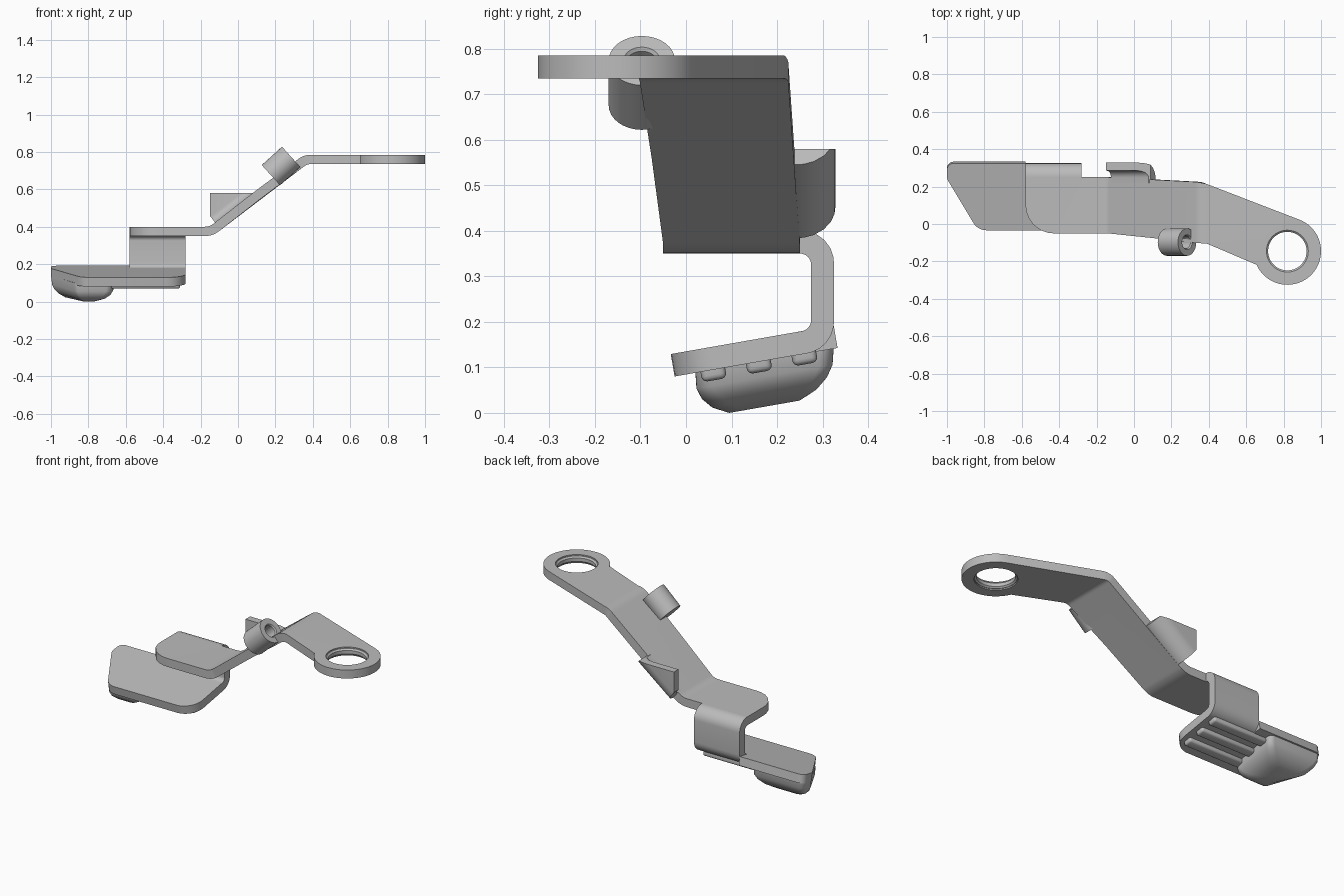
import bpy, bmesh, math
from mathutils import Vector, Matrix

if "Cube" in bpy.data.objects:
    bpy.data.objects.remove(bpy.data.objects["Cube"], do_unlink=True)

grey = bpy.data.materials.new("bare_grey")
grey.use_nodes = True
GREY = (0.5, 0.5, 0.5, 1)
grey.diffuse_color = GREY
grey.node_tree.nodes["Principled BSDF"].inputs["Base Color"].default_value = GREY

T = 0.05                                  # sheet thickness
SLOPE = math.atan(0.78)                   # pitch of the arm's middle run
X0, R0 = -0.18, 0.13                      # lower bend: start and underside radius
X1, R1 = 0.386, 0.05                      # upper bend: end and underside radius
TILT = 0.175                              # rise of the pedal plate towards the back


def finish(name, bm, angle=35):
    bmesh.ops.recalc_face_normals(bm, faces=bm.faces)
    me = bpy.data.meshes.new(name)
    bm.to_mesh(me)
    bm.free()
    ob = bpy.data.objects.new(name, me)
    bpy.context.collection.objects.link(ob)
    me.materials.append(grey)
    bpy.ops.object.select_all(action='DESELECT')
    ob.select_set(True)
    bpy.context.view_layer.objects.active = ob
    bpy.ops.object.shade_smooth_by_angle(angle=math.radians(angle))
    return ob


def rounded(corners, n=6):
    """Outline from (x, y, radius) corners, with filleted corners."""
    out = []
    for i, (x, y, r) in enumerate(corners):
        p = Vector((x, y))
        if r == 0:
            out.append(p)
            continue
        a = (Vector(corners[i - 1][:2]) - p).normalized()
        b = (Vector(corners[(i + 1) % len(corners)][:2]) - p).normalized()
        half = a.angle(b) / 2
        c = p + (a + b).normalized() * (r / math.sin(half))
        start = p + a * (r / math.tan(half)) - c
        end = p + b * (r / math.tan(half)) - c
        for k in range(n + 1):
            out.append(c + start.lerp(end, k / n).normalized() * r)
    return out


def arc(cx, cy, r, a0, a1, n):
    return [Vector((cx + r * math.cos(a), cy + r * math.sin(a)))
            for a in (math.radians(a0 + (a1 - a0) * k / n) for k in range(n + 1))]


def sheet(name, outline, warp, holes=(), stations=()):
    """Flat plate cut from an outline, split at the stations, then bent by warp."""
    bm = bmesh.new()
    edges = []
    for loop in [outline, *holes]:
        vs = [bm.verts.new((p.x, p.y, 0)) for p in loop]
        edges += [bm.edges.new((vs[i - 1], vs[i])) for i in range(len(vs))]
    bmesh.ops.triangle_fill(bm, use_beauty=True, use_dissolve=False, edges=edges)
    for x in stations:
        bmesh.ops.bisect_plane(bm, geom=bm.verts[:] + bm.edges[:] + bm.faces[:],
                               plane_co=(x, 0, 0), plane_no=(1, 0, 0), dist=1e-5)
    ext = bmesh.ops.extrude_face_region(bm, geom=bm.faces[:])
    for v in ext["geom"]:
        if isinstance(v, bmesh.types.BMVert):
            v.co.z = T
    for v in bm.verts:
        v.co = warp(v.co.copy())
    return finish(name, bm)


def loft(bm, rings):
    """Closed solid through rings of equal point count."""
    loops = [[bm.verts.new(p) for p in ring] for ring in rings]
    for a, b in zip(loops, loops[1:]):
        for i in range(len(a)):
            bm.faces.new((a[i - 1], a[i], b[i], b[i - 1]))
    bm.faces.new(loops[0])
    bm.faces.new(loops[-1])


def bend_arm(p):
    """Carry the flat arm over its two bends."""
    rise0 = R0 * (1 - math.cos(SLOPE))
    xa, xb = X0 + R0 * math.sin(SLOPE), X1 - R1 * math.sin(SLOPE)
    if p.x <= X0:
        z, th = 0.35, 0
    elif p.x <= xa:
        th = math.asin((p.x - X0) / R0)
        z = 0.35 + R0 * (1 - math.cos(th))
    elif p.x <= xb:
        z, th = 0.35 + rise0 + (p.x - xa) * math.tan(SLOPE), SLOPE
    else:
        th = math.asin(max(0, X1 - p.x) / R1)
        z = 0.735 - R1 * (1 - math.cos(th))
    return Vector((p.x - p.z * math.sin(th), p.y, z + p.z * math.cos(th)))


def under(y):
    return 0.0844 + TILT * y              # underside of the pedal plate


# arm with eye end
eye = (0.82, -0.145)
outline = rounded([(-0.58, 0.25, 0), (-0.58, -0.05, 0.15), (-0.11, -0.05, 0),
                   (0.13, -0.075, 0), (0.39, -0.105, 0)])
outline += arc(*eye, 0.18, -156, 70, 40)
outline += [Vector(p) for p in ((0.36, 0.225), (-0.11, 0.25), (-0.28, 0.25))]
steps = [math.sin(SLOPE * k / 5) for k in range(6)]
sheet("arm", outline, bend_arm, [arc(*eye, 0.115, 0, 352.5, 47)],
      [X0 + R0 * s for s in steps] + [X1 - R1 * s for s in steps])

# lip inside the eye
bm = bmesh.new()
prof = [(0.117, 0.742), (0.112, 0.742), (0.103, 0.75), (0.103, 0.77), (0.112, 0.778), (0.117, 0.778)]
rows = [[bm.verts.new((eye[0] + r * math.cos(a), eye[1] + r * math.sin(a), z)) for r, z in prof]
        for a in (math.tau * k / 48 for k in range(48))]
for k in range(48):
    for j in range(len(prof)):
        bm.faces.new((rows[k - 1][j - 1], rows[k][j - 1], rows[k][j], rows[k - 1][j]))
finish("eye_lip", bm)

# pedal plate
sheet("pedal_plate",
      rounded([(-0.58, 0.25, 0), (-0.58, 0.333, 0), (-1.0, 0.333, 0.035), (-1.0, 0.25, 0.05),
               (-0.835, -0.025, 0.08), (-0.28, -0.025, 0.1), (-0.28, 0.25, 0)]),
      lambda p: Vector((p.x, p.y - 0.17 * p.z, under(p.y) + 0.985 * p.z)))

# folded web joining arm and pedal plate
outer = rounded([(0.25, 0.40, 0), (0.325, 0.40, 0.07), (0.325, 0.141, 0.07), (0.25, 0.128, 0)])
inner = rounded([(0.2415, 0.1774, 0), (0.275, 0.183, 0.025), (0.275, 0.35, 0.024), (0.25, 0.35, 0)])
bm = bmesh.new()
loft(bm, [[(x, p.x, p.y) for p in outer + inner] for x in (-0.58, -0.28)])
finish("folded_web", bm)

# pad under the pedal
bm = bmesh.new()
rings = []
for inset, depth in ((0, -0.01), (0.003, 0.035), (0.015, 0.06), (0.038, 0.083), (0.075, 0.101)):
    i = inset
    poly = rounded([(-0.868 + 0.6 * i, 0.02 + i, 0.03), (-0.665 - 1.2 * i, 0.02 + i, 0.04),
                    (-0.655 - 1.2 * i, 0.325 - i, 0.03), (-0.998 + i, 0.325 - i, 0.025),
                    (-0.998 + i, 0.25 - 0.3 * i, 0.03)])
    rings.append([(p.x, p.y, under(p.y) - depth) for p in poly])
loft(bm, rings)
finish("pedal_pad", bm, 40)

# grip ribs under the pedal
for k in range(3):
    y = 0.058 + 0.1 * k
    bm = bmesh.new()
    bmesh.ops.create_cube(bm, size=1)
    bmesh.ops.scale(bm, vec=(0.41, 0.055, 0.056), verts=bm.verts)
    bmesh.ops.bevel(bm, geom=bm.edges[:], offset=0.012, segments=3, profile=0.5, affect='EDGES')
    bm.transform(Matrix.Translation((-0.515, y, under(y) + 0.005))
                 @ Matrix.Rotation(math.atan(TILT), 4, 'X'))
    finish(f"grip_rib_{k + 1}", bm)

# upturned side flange on the arm's slope, trimmed level and upright
along = Vector((math.cos(SLOPE), 0, math.sin(SLOPE)))
normal = Vector((-math.sin(SLOPE), 0, math.cos(SLOPE)))
section = rounded([(0.22, 0, 0), (0.328, 0, 0.085), (0.328, 0.3, 0),
                   (0.285, 0.3, 0), (0.285, 0.05, 0.037), (0.22, 0.05, 0)])
bm = bmesh.new()
rings = []
for x in (-0.092, 0.115):
    base = Vector((x, 0, 0.3776 + (x + 0.10) * 0.78))
    rings.append([base + normal * p.y + Vector((0, p.x, 0)) for p in section])
loft(bm, rings)
for co, no in (((0, 0, 0.58), (0, 0, 1)), ((-0.15, 0, 0), (-1, 0, 0))):
    bmesh.ops.bisect_plane(bm, geom=bm.verts[:] + bm.edges[:] + bm.faces[:],
                           plane_co=co, plane_no=no, clear_outer=True, dist=1e-5)
    bmesh.ops.holes_fill(bm, edges=[e for e in bm.edges if e.is_boundary], sides=0)
finish("side_flange", bm)

# tubular boss with a blind bore
bm = bmesh.new()
axis_turn = Vector((0, 0, 1)).rotation_difference(Vector((0.74, 0, 0.67))).to_matrix().to_4x4()
place = Matrix.Translation((0.23, -0.097, 0.725)) @ axis_turn
prof = [(0.073, -0.073), (0.073, 0.073), (0.04, 0.073), (0.034, 0.066), (0.034, -0.03)]
loft(bm, [[place @ Vector((r * math.cos(a), r * math.sin(a), h))
           for a in (math.tau * k / 32 for k in range(32))] for r, h in prof])
finish("boss", bm)
